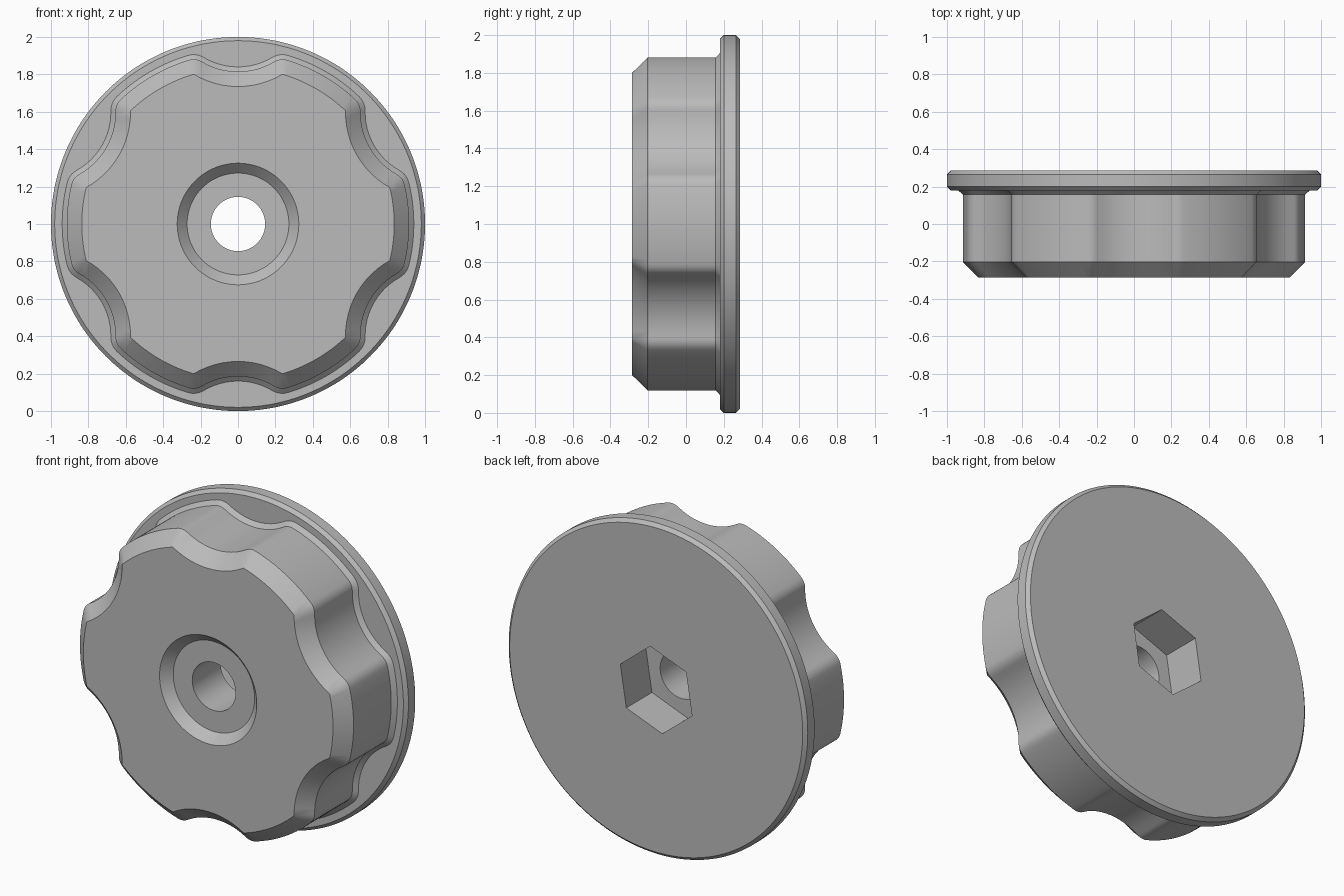
import bpy, bmesh, math
from math import radians as rad, sin, cos, pi

if "Cube" in bpy.data.objects:
    bpy.data.objects.remove(bpy.data.objects["Cube"])

STEP = 1.5                      # degrees between ring points
N = int(360 / STEP)
START = -13.5                   # every ring starts at the edge of the first lobe
LOBE_R, SCALLOP_R, HALF = 0.835, 0.46, 13.5

def circle(r, y):
    return [(r * cos(rad(START + i * STEP)), y, 1 + r * sin(rad(START + i * STEP))) for i in range(N)]

def hexagon(r, y, turn=21):
    pts = []
    for i in range(N):
        a = START + i * STEP
        k = r * cos(pi / 6) / cos(rad((a - turn) % 60 - 30))
        pts.append((k * cos(rad(a)), y, 1 + k * sin(rad(a))))
    return pts

def scalloped(d, y):
    """Six-lobe grip outline, offset outward by d with rounded corners."""
    gap = rad(30 - HALF)
    across = LOBE_R * sin(gap)
    along = math.sqrt(SCALLOP_R ** 2 - across ** 2)
    dist = LOBE_R * cos(gap) + along
    tilt = math.degrees(math.atan2(across, along))
    # (centre radius, centre angle, arc radius, from, to, segments)
    arcs = [(0, 0, LOBE_R + d, -HALF, HALF, 18),
            (LOBE_R, HALF, d, HALF, 30 + tilt, 5),
            (dist, 30, SCALLOP_R - d, 210 + tilt, 210 - tilt, 12),
            (LOBE_R, 60 - HALF, d, 30 - tilt, 60 - HALF, 5)]
    pts = []
    for k in range(6):
        for cr, ca, r, a0, a1, n in arcs:
            c = rad(ca + 60 * k)
            for j in range(n):
                a = rad(a0 + (a1 - a0) * j / n + 60 * k)
                pts.append((cr * cos(c) + r * cos(a), y, 1 + cr * sin(c) + r * sin(a)))
    return pts

rings = [
    # through hole and conical recess
    circle(0.145, 0.04), circle(0.145, -0.23), circle(0.272, -0.23), circle(0.325, -0.285),
    # grip with front bevel and base bevel
    scalloped(0, -0.285), scalloped(0.08, -0.203), scalloped(0.08, 0.157), scalloped(0.105, 0.18),
    # flange with bevelled rim
    circle(0.98, 0.18), circle(1, 0.2), circle(1, 0.265), circle(0.98, 0.285),
    # hexagonal nut pocket in the back
    hexagon(0.257, 0.285), hexagon(0.257, 0.04),
]

bm = bmesh.new()
loops = [[bm.verts.new(p) for p in ring] for ring in rings]
for a, b in zip(loops, loops[1:] + loops[:1]):
    for i in range(N):
        j = (i + 1) % N
        bm.faces.new((a[i], a[j], b[j], b[i]))
bmesh.ops.remove_doubles(bm, verts=bm.verts, dist=1e-5)
bmesh.ops.recalc_face_normals(bm, faces=bm.faces)
mesh = bpy.data.meshes.new("knob")
bm.to_mesh(mesh)
bm.free()

grey = bpy.data.materials.new("grey")
grey.diffuse_color = (0.5, 0.5, 0.5, 1)
grey.use_nodes = True
grey.node_tree.nodes["Principled BSDF"].inputs["Base Color"].default_value = grey.diffuse_color
mesh.materials.append(grey)

knob = bpy.data.objects.new("knob", mesh)
bpy.context.collection.objects.link(knob)
bpy.context.view_layer.objects.active = knob
knob.select_set(True)
bpy.ops.object.shade_smooth_by_angle(angle=rad(30))
